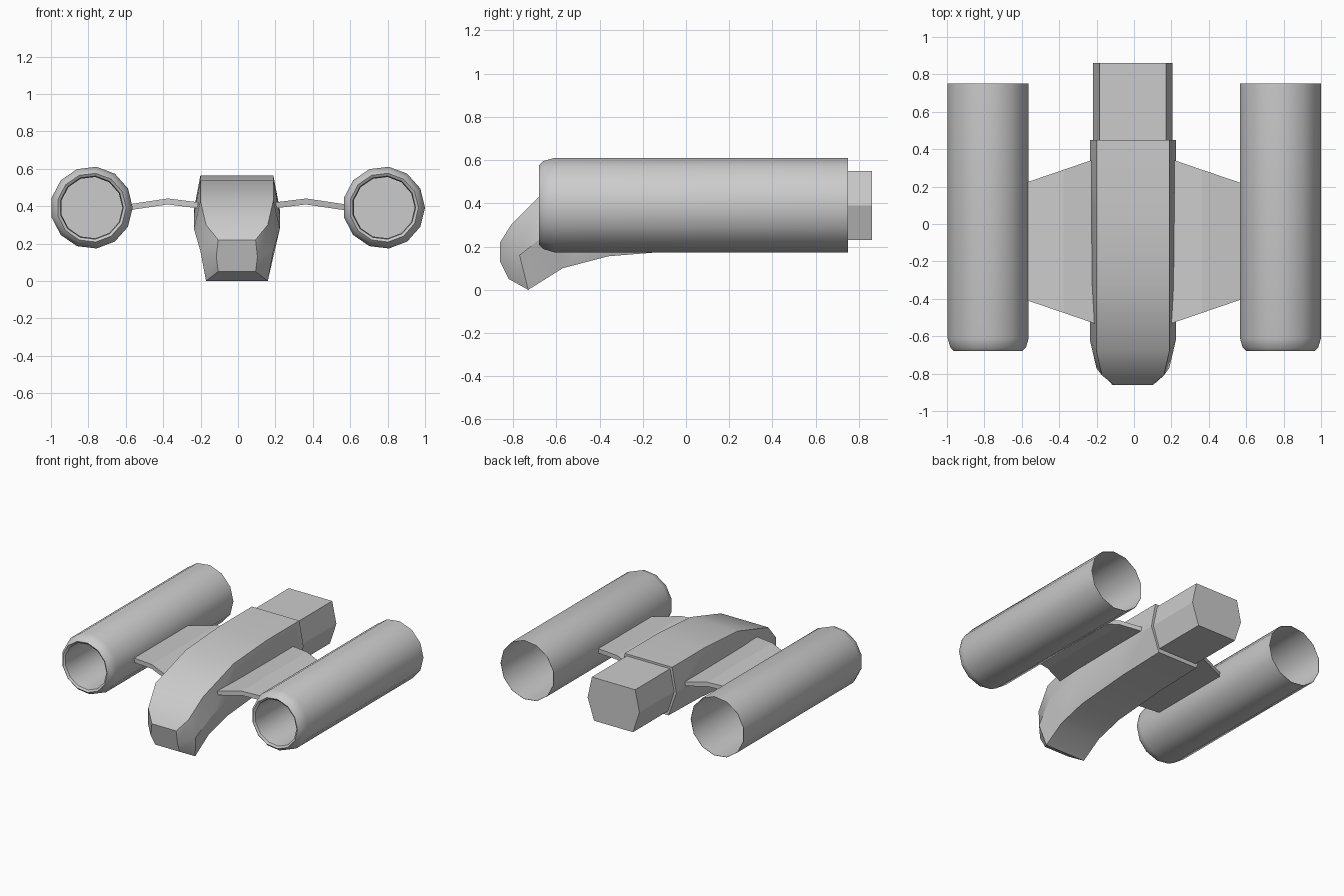
import bpy, bmesh, math

if "Cube" in bpy.data.objects:
    bpy.data.objects.remove(bpy.data.objects["Cube"])

CX = -0.006  # slight offset of the fuselage

def finish(name, bm, angle=30):
    bmesh.ops.recalc_face_normals(bm, faces=bm.faces)
    me = bpy.data.meshes.new(name)
    bm.to_mesh(me)
    bm.free()
    ob = bpy.data.objects.new(name, me)
    bpy.context.collection.objects.link(ob)
    bpy.ops.object.select_all(action='DESELECT')
    ob.select_set(True)
    bpy.context.view_layer.objects.active = ob
    bpy.ops.object.shade_smooth_by_angle(angle=math.radians(angle))
    return ob

def loft(name, rings, angle=30, closed=False):
    """Skin a list of point rings; cap the ends, or join last to first."""
    bm = bmesh.new()
    vs = [[bm.verts.new(p) for p in r] for r in rings]
    n = len(vs[0])
    pairs = list(zip(vs, vs[1:])) + ([(vs[-1], vs[0])] if closed else [])
    for a, b in pairs:
        for i in range(n):
            j = (i + 1) % n
            bm.faces.new((a[i], a[j], b[j], b[i]))
    if not closed:
        bm.faces.new(vs[0])
        bm.faces.new(vs[-1])
    return finish(name, bm, angle)

def hexagon(t, m, b):
    """Six-sided section from top, middle and bottom (y, z, half width)."""
    right = [(CX + w, y, z) for y, z, w in (t, m, b)]
    left = [(CX - w, y, z) for y, z, w in (b, m, t)]
    return right + left

# Fuselage with drooping nose
loft("fuselage", [
    hexagon((.45, .565, .195), (.45, .38, .23), (.45, .20, .165)),
    hexagon((.07, .565, .195), (.07, .38, .23), (.07, .19, .165)),
    hexagon((-.32, .54, .195), (-.34, .355, .23), (-.36, .155, .165)),
    hexagon((-.68, .43, .195), (-.62, .28, .23), (-.57, .10, .165)),
    hexagon((-.81, .30, .165), (-.77, .16, .195), (-.73, .0, .165)),
    hexagon((-.86, .22, .10), (-.86, .13, .11), (-.82, .05, .10)),
])

# Rear block
loft("tail_block", [hexagon((y, .55, .178), (y, .39, .213), (y, .23, .16))
                    for y in (.40, .86)])

# Engine tubes: 13-sided, rounded intake lip, hollow at both ends
profile = [(.75, .22), (-.61, .22), (-.66, .205), (-.68, .185), (-.67, .17),
           (-.62, .165), (0, .165)]
SIDES = 13
for name, x in (("left_engine", -.783), ("right_engine", .78)):
    def ring(y, r):
        return [(x + r * math.cos(math.tau * i / SIDES), y,
                 .392 + r * math.sin(math.tau * i / SIDES)) for i in range(SIDES)]
    rings = [ring(0.02, .214)] + [ring(.75, .218)] + [ring(*p) for p in profile]
    loft(name, rings, 40)

# Wings: thin slabs with a slight bend
for name, s in (("left_wing", -1), ("right_wing", 1)):
    rings = []
    for x, z, y0, y1 in ((.12, .385, -.565, .375), (.21, .405, -.53, .345),
                         (.37, .425, -.475, .29), (.59, .392, -.40, .215)):
        rings.append([(CX + s * x, y0, z - .016), (CX + s * x, y1, z - .016),
                      (CX + s * x, y1, z + .016), (CX + s * x, y0, z + .016)])
    loft(name, rings, 5)
